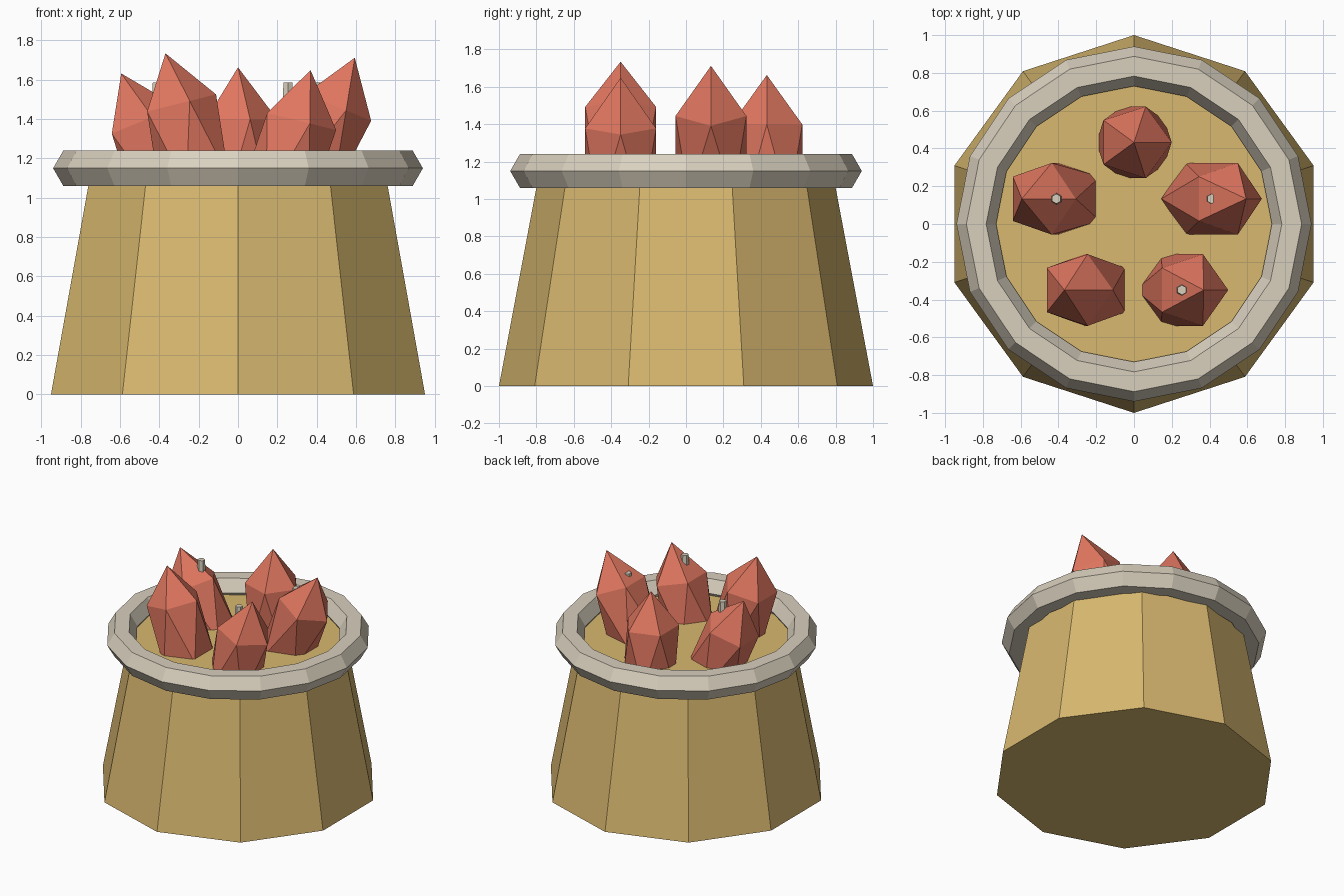
import bpy
import math

cube = bpy.data.objects.get("Cube")
if cube:
    bpy.data.objects.remove(cube, do_unlink=True)


def material(name, rgb):
    """Flat material from 0-255 display values, converted to linear."""
    color = [((c / 255 + 0.055) / 1.055) ** 2.4 for c in rgb] + [1.0]
    mat = bpy.data.materials.new(name)
    mat.use_nodes = True
    mat.diffuse_color = color
    mat.node_tree.nodes["Principled BSDF"].inputs["Base Color"].default_value = color
    return mat


def finish(name, mat):
    obj = bpy.context.object
    obj.name = obj.data.name = name
    obj.data.materials.append(mat)
    return obj


def tapered_prism(name, mat, sides, r_low, r_high, x, y, z_low, z_high):
    bpy.ops.mesh.primitive_cone_add(
        vertices=sides, radius1=r_low, radius2=r_high, depth=z_high - z_low,
        location=(x, y, (z_low + z_high) / 2))
    return finish(name, mat)


gold = material("golden_sand", (216, 184, 111))
stone = material("pale_stone", (217, 208, 190))
coral = material("coral_red", (223, 118, 95))

# Tapered ten-sided body, its top forming the floor inside the rim
tapered_prism("body", gold, 10, 1.0, 0.787, 0, 0, 0, 1.13)

# Six-sided stone ring around the top
bpy.ops.mesh.primitive_torus_add(
    major_segments=16, minor_segments=6, major_radius=0.835,
    minor_radius=0.105, location=(0, 0, 1.15))
finish("rim", stone)

# Five pointed crystals leaning outwards, each with a small upright peg
SPREAD = 0.432
crystal_heights = [1.185, 1.19, 1.27, 1.185, 1.27]
for i, z in enumerate(crystal_heights):
    angle = math.pi / 2 + i * math.tau / 5
    x, y = SPREAD * math.cos(angle), SPREAD * math.sin(angle)
    bpy.ops.mesh.primitive_ico_sphere_add(
        subdivisions=1, radius=1, location=(x, y, z),
        rotation=(0, 0.955 * x, 0))
    crystal = finish(f"crystal_{i + 1}", coral)
    crystal.scale = (0.223, 0.223, 0.478)
    tapered_prism(f"peg_{i + 1}", stone, 6, 0.042, 0.026, x, y, 1.3, 1.585)
